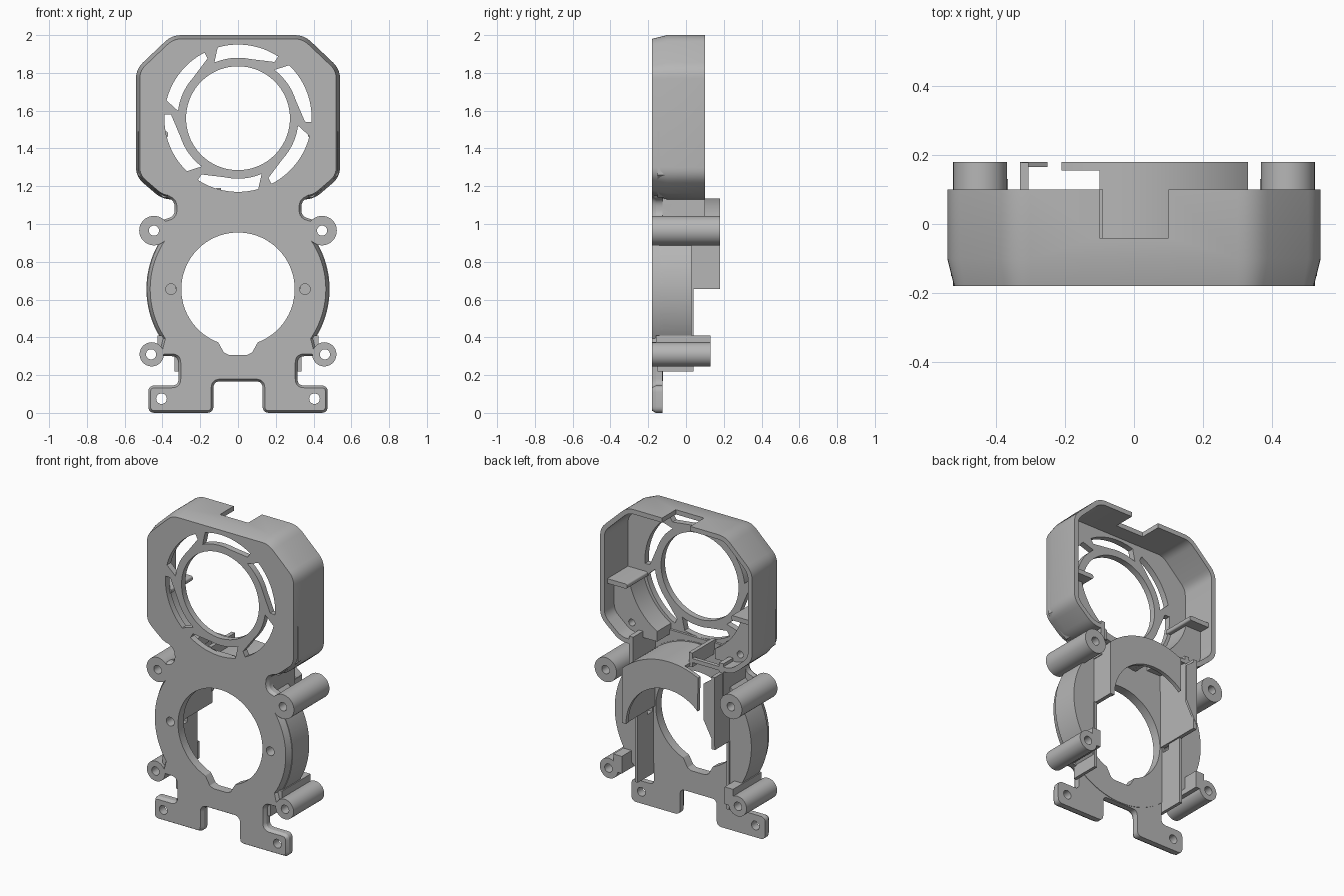
import bpy, bmesh
from math import sin, cos, radians, pi
from mathutils import Vector

if "Cube" in bpy.data.objects:
    bpy.data.objects.remove(bpy.data.objects["Cube"], do_unlink=True)

grey = bpy.data.materials.new("plain grey")
grey.use_nodes = True
grey.diffuse_color = (0.47, 0.47, 0.47, 1)
grey.node_tree.nodes["Principled BSDF"].inputs["Base Color"].default_value = (0.47, 0.47, 0.47, 1)

FRONT, FLOOR = -0.18, -0.125
FAN, BLOWER = (0, 1.56), (0, 0.655)


def arc(c, r, a0, a1, n=24):
    step = radians(a1 - a0) / n
    return [(c[0] + r * cos(radians(a0) + i * step), c[1] + r * sin(radians(a0) + i * step))
            for i in range(n + 1)]


def circle(c, r, n=48):
    return arc(c, r, 0, 360, n)[:-1]


def flip(pts):
    return [(-x, z) for x, z in reversed(pts)]


def both(half):
    return half + flip(half)


def rect(x0, x1, z0, z1):
    return [(x0, z0), (x1, z0), (x1, z1), (x0, z1)]


def rounded(pts, r, n=5):
    """Round every corner of a profile by a short curve."""
    out = []
    for i, p in enumerate(pts):
        p, a, b = Vector(p), Vector(pts[i - 1]), Vector(pts[(i + 1) % len(pts)])
        s = p + (a - p).normalized() * min(r, (a - p).length * 0.45)
        e = p + (b - p).normalized() * min(r, (b - p).length * 0.45)
        for k in range(n + 1):
            t = k / n
            out.append(tuple(s * (1 - t) ** 2 + p * 2 * t * (1 - t) + e * t * t))
    return out


def inset(pts, d):
    """Offset a profile inwards."""
    n = len(pts)
    area = sum(pts[i - 1][0] * pts[i][1] - pts[i][0] * pts[i - 1][1] for i in range(n))
    s = 1 if area > 0 else -1
    out = []
    for i in range(n):
        a, p, b = Vector(pts[i - 1]), Vector(pts[i]), Vector(pts[(i + 1) % n])
        u, v = (p - a).normalized(), (b - p).normalized()
        n1, n2 = Vector((-u.y, u.x)) * s, Vector((-v.y, v.x)) * s
        out.append(tuple(p + (n1 + n2) * d / max(1 + n1.dot(n2), 0.4)))
    return out


def prism(name, pts, y0, y1, chamfer=0, depth=0):
    """Extrude an XZ profile along Y, with an optional chamfer at the front."""
    rings = [(inset(pts, chamfer), y0), (pts, y0 + depth)] if chamfer else [(pts, y0)]
    rings.append((pts, y1))
    bm = bmesh.new()
    loops = [[bm.verts.new((x, y, z)) for x, z in ring] for ring, y in rings]
    for a, b in zip(loops, loops[1:]):
        for i in range(len(a)):
            bm.faces.new((a[i - 1], a[i], b[i], b[i - 1]))
    bm.faces.new(loops[0])
    bm.faces.new(loops[-1])
    bmesh.ops.recalc_face_normals(bm, faces=bm.faces)
    me = bpy.data.meshes.new(name)
    bm.to_mesh(me)
    bm.free()
    me.materials.append(grey)
    ob = bpy.data.objects.new(name, me)
    bpy.context.collection.objects.link(ob)
    return ob


def combine(ob, other, op):
    bpy.context.view_layer.objects.active = ob
    m = ob.modifiers.new("bool", 'BOOLEAN')
    m.object, m.operation, m.solver = other, op, 'EXACT'
    bpy.ops.object.modifier_apply(modifier=m.name)
    bpy.data.objects.remove(other, do_unlink=True)


def cut(ob, pts, y0=-0.3, y1=0.3):
    combine(ob, prism("cutter", pts, y0, y1), 'DIFFERENCE')


def add(ob, pts, y0, y1, *chamfer):
    combine(ob, prism("addition", pts, y0, y1, *chamfer), 'UNION')


# Upper fan housing: an open-backed octagonal tray
octagon = both([(0.35, 2.0), (0.54, 1.82), (0.54, 1.25), (0.40, 1.13)])
housing = prism("fan_housing", rounded(octagon, 0.05), FRONT, 0.10, 0.02, 0.08)
cut(housing, rounded(inset(octagon, 0.03), 0.04), -0.14, 0.3)
cut(housing, rect(-0.305, 0.305, 1.0, 1.2), FLOOR, 0.3)
cut(housing, rect(-0.10, 0.10, 1.9, 2.1), -0.04, 0.3)
cut(housing, circle(FAN, 0.275, 72))
# Six swept vents around the fan opening
for i in range(6):
    t = 60 * i
    cut(housing, arc(FAN, 0.39, 57 + t, 106 + t, 14) + arc(FAN, 0.32, 113 + t, 78 + t, 10)
        + arc(FAN, 0.355, 57 + t, 56 + t, 1)[:1])

# Front plate of the lower body: neck, blower disc and feet
plate_half = [(0.36, 1.17), (0.385, 1.145), (0.335, 1.12), (0.335, 1.04), (0.41, 1.02),
              (0.40, 0.90), (0.30, 0.80), (0.30, 0.50), (0.39, 0.42), (0.42, 0.30),
              (0.315, 0.30), (0.315, 0.145), (0.475, 0.145), (0.475, 0.0),
              (0.13, 0.0), (0.13, 0.167)]
body = prism("body_plate", rounded(both(plate_half), 0.035), FRONT, FLOOR, 0.012, 0.02)
add(body, circle(BLOWER, 0.485, 96), FRONT, FLOOR + 0.003, 0.02, 0.05)

for s in (1, -1):
    side = (lambda p: p) if s > 0 else flip
    # Crescent flank outside the blower, with a raised rail on its inner edge
    add(body, side(arc(BLOWER, 0.485, -47, 47, 32)), -0.14, 0.03)
    add(body, side(rect(0.315, 0.335, 0.22, 0.66)), -0.15, 0.04)
    # Mounting posts
    add(body, circle((s * 0.445, 0.965), 0.078), FRONT, 0.18)
    add(body, circle((s * 0.457, 0.31), 0.064), FRONT, 0.13)
    add(body, side(rect(0.365, 0.425, 0.30, 0.41)), -0.16, 0.13)
    # Neck wall
    add(body, side(rect(0.305, 0.335, 0.95, 1.18)), -0.16, 0.10)

# Blower opening with its keyed lower edge
cut(body, circle(BLOWER, 0.30, 96))
cut(body, both([(0.125, 0.40), (0.10, 0.365), (0.075, 0.32), (0.05, 0.307)]))
# Screw holes and nut pockets
for s in (1, -1):
    side = (lambda p: p) if s > 0 else flip
    cut(body, circle((s * 0.445, 0.965), 0.027, 24))
    cut(body, circle((s * 0.46, 0.31), 0.027, 24))
    cut(body, circle((s * 0.405, 0.075), 0.028, 24))
    cut(body, circle((s * 0.355, 0.655), 0.028, 24), -0.3, -0.05)
    cut(body, side(rect(0.30, 0.39, 0.62, 0.69)), -0.11, -0.06)

# Curved blower cover and the duct walls that carry it
cover = arc(BLOWER, 0.48, 46.6, 116, 32) + arc(BLOWER, 0.30, 134, 0, 40) + [(0.33, 0.655)]
prism("blower_cover", cover, 0.155, 0.18)
prism("blower_outer_wall", arc(BLOWER, 0.48, 46.6, 102) + arc(BLOWER, 0.455, 102, 46.6),
      -0.14, 0.175)
prism("duct_wall_left", rect(0.305, 0.33, 0.655, 1.0), -0.14, 0.178)
prism("duct_wall_right", rect(-0.33, -0.305, 0.655, 1.12), -0.14, 0.178)
prism("duct_lip", [(-0.33, 0.68), (-0.33, 1.12), (-0.25, 1.06), (-0.25, 0.83)], 0.165, 0.18)
prism("outlet_side", rect(-0.115, -0.09, 1.10, 1.19), -0.14, 0.10)
prism("outlet_bar", rect(-0.32, -0.09, 1.13, 1.155), 0.075, 0.10)

# Scroll-shaped corner fillers inside the housing, each with a ledge and a screw hole
corner = arc(FAN, 0.41, -10, -60, 20) + [(0.205, 1.14), (0.395, 1.14), (0.53, 1.26), (0.53, 1.49)]
for label, side in (("left", lambda p: p), ("right", flip)):
    filler = prism("corner_filler_" + label, side(corner), -0.15, 0.0)
    cut(filler, circle(side([(0.385, 1.215)])[0], 0.022, 20), -0.1, 0.1)
    prism("corner_ledge_" + label, side(rounded(rect(0.37, 0.53, 1.46, 1.49), 0.012)), -0.15, 0.07)

# Smooth the curved walls and keep the edges crisp
for ob in bpy.context.scene.objects:
    ob.select_set(ob.type == 'MESH')
bpy.context.view_layer.objects.active = housing
bpy.ops.object.shade_smooth_by_angle(angle=radians(30))
